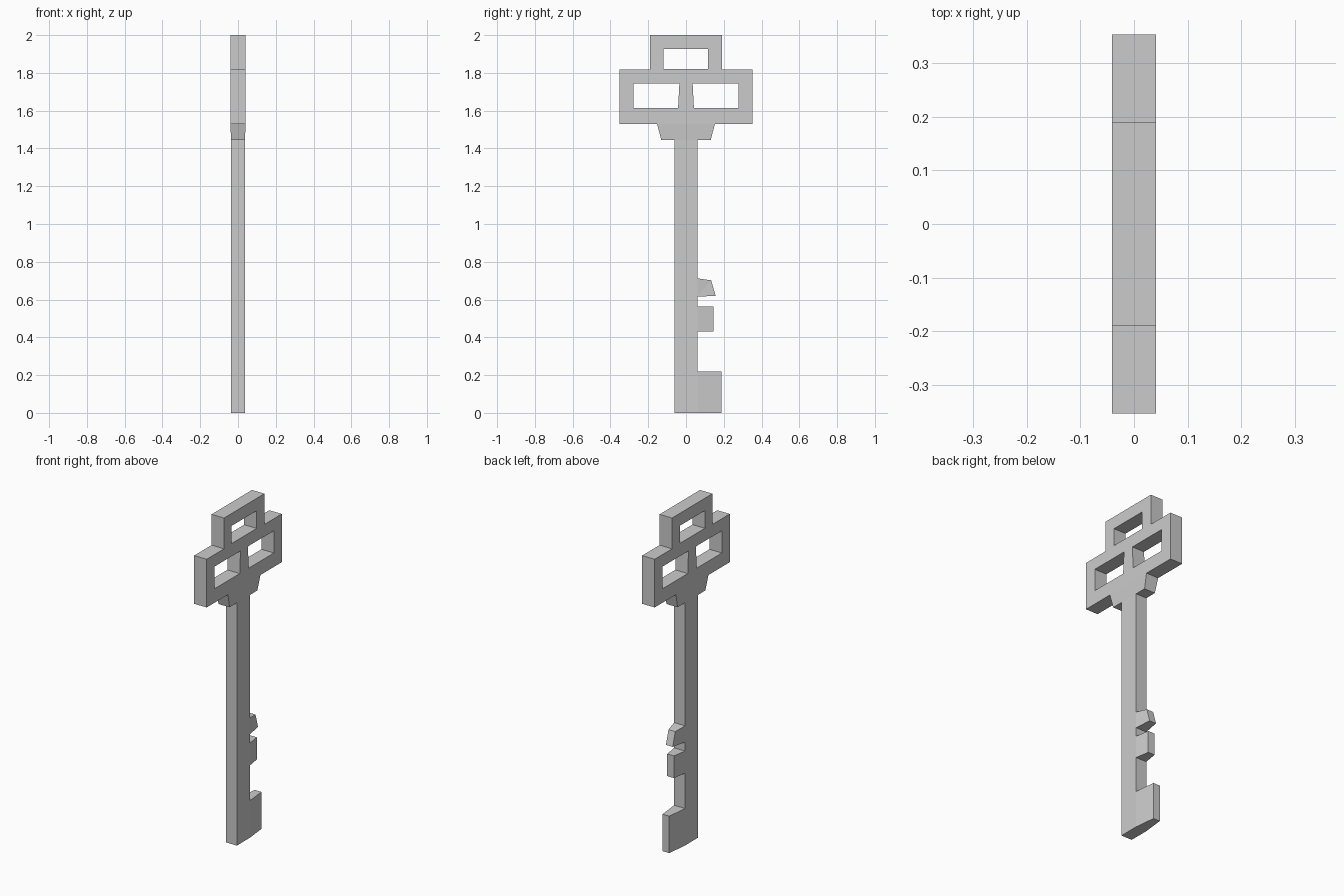
import bpy
import bmesh

cube = bpy.data.objects.get("Cube")
if cube:
    bpy.data.objects.remove(cube, do_unlink=True)

# Single grey metal
metal = bpy.data.materials.new("grey_metal")
metal.use_nodes = True
metal.diffuse_color = (0.6, 0.6, 0.6, 1)
metal.node_tree.nodes["Principled BSDF"].inputs["Base Color"].default_value = (0.6, 0.6, 0.6, 1)

BOW, SHAFT, TIP = 0.041, 0.036, 0.022  # half thicknesses


def box(y0, y1, z0, z1):
    return [(y0, z0), (y1, z0), (y1, z1), (y0, z1)]


def plate(name, loops, half_thickness):
    """Fill (y, z) loops, later loops being holes, and thicken along x.
    half_thickness(y, z) gives the local half thickness."""
    bm = bmesh.new()
    edges = []
    for loop in loops:
        verts = [bm.verts.new((-1, y, z)) for y, z in loop]
        edges += [bm.edges.new((a, b)) for a, b in zip(verts, verts[1:] + verts[:1])]
    bmesh.ops.triangle_fill(bm, use_beauty=True, edges=edges)
    grown = bmesh.ops.extrude_face_region(bm, geom=bm.faces[:])
    for v in grown["geom"]:
        if isinstance(v, bmesh.types.BMVert):
            v.co.x = 1
    for v in bm.verts:
        v.co.x *= half_thickness(v.co.y, v.co.z)
    bmesh.ops.recalc_face_normals(bm, faces=bm.faces[:])
    mesh = bpy.data.meshes.new(name)
    bm.to_mesh(mesh)
    bm.free()
    mesh.materials.append(metal)
    obj = bpy.data.objects.new(name, mesh)
    bpy.context.collection.objects.link(obj)


# Bow: stepped outline with three openings
half = [(0.353, 1.53), (0.353, 1.817), (0.19, 1.817), (0.19, 2.0)]
outline = half + [(-y, z) for y, z in reversed(half)]
side_hole = [(0.042, 1.613), (0.279, 1.613), (0.279, 1.745), (0.035, 1.745)]
mirrored_hole = [(-y, z) for y, z in side_hole]
top_hole = box(-0.119, 0.117, 1.821, 1.926)
plate("bow", [outline, side_hole, mirrored_hole, top_hole], lambda y, z: BOW)

# Collar tapering down to the shaft
plate("collar", [[(-0.131, 1.445), (0.131, 1.445), (0.153, 1.53), (-0.153, 1.53)]],
      lambda y, z: BOW if z > 1.5 else SHAFT)

# Shaft
plate("shaft", [box(-0.062, 0.06, 0, 1.445)], lambda y, z: SHAFT)

# Teeth, thinner towards their outer edge
teeth = {
    "upper_tooth": [(0.06, 0.615), (0.157, 0.62), (0.133, 0.702), (0.06, 0.712)],
    "middle_tooth": box(0.06, 0.145, 0.43, 0.562),
    "lower_tooth": box(0.06, 0.189, 0, 0.22),
}
for name, loop in teeth.items():
    plate(name, [loop], lambda y, z: SHAFT if y < 0.07 else TIP)
